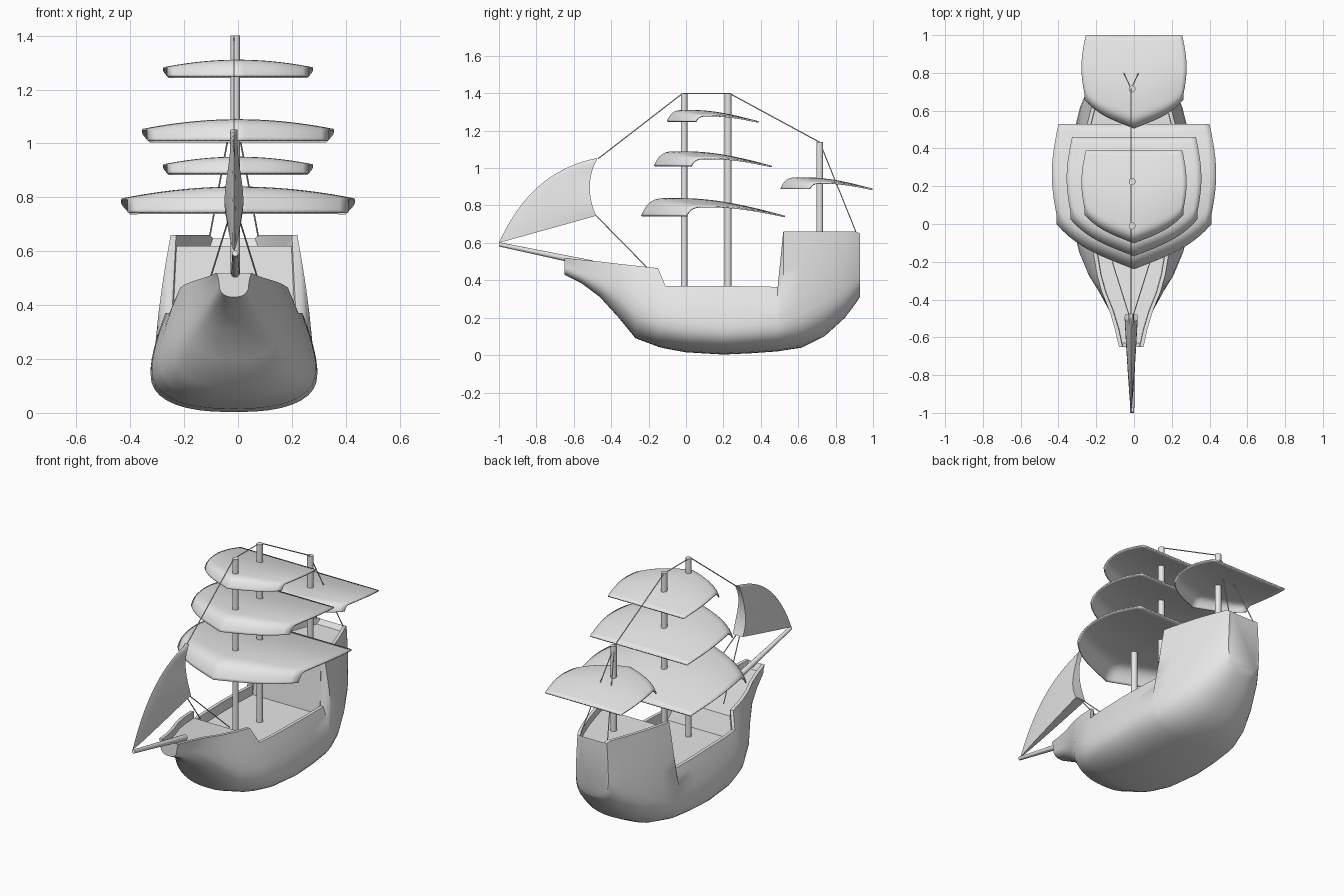
import bpy
import bmesh
from math import sin, cos, pi, radians
from mathutils import Vector

cube = bpy.data.objects.get("Cube")
if cube:
    bpy.data.objects.remove(cube)

grey = bpy.data.materials.new("plain_grey")
grey.use_nodes = True
grey.diffuse_color = (0.8, 0.8, 0.8, 1)
grey.node_tree.nodes["Principled BSDF"].inputs["Base Color"].default_value = (0.8, 0.8, 0.8, 1)

MID = -0.015  # centre line of the hull and masts


def finish(name, bm, angle=40):
    """Turn a bmesh into a named, smooth-shaded object."""
    bmesh.ops.recalc_face_normals(bm, faces=bm.faces)
    mesh = bpy.data.meshes.new(name)
    bm.to_mesh(mesh)
    bm.free()
    mesh.materials.append(grey)
    obj = bpy.data.objects.new(name, mesh)
    bpy.context.collection.objects.link(obj)
    bpy.ops.object.select_all(action='DESELECT')
    obj.select_set(True)
    bpy.context.view_layer.objects.active = obj
    bpy.ops.object.shade_smooth_by_angle(angle=radians(angle))
    return obj


def loft(bm, rows, closed):
    """Skin equal-length rows of points with quads."""
    grid = [[bm.verts.new(p) for p in row] for row in rows]
    for a, b in zip(grid, grid[1:]):
        n = len(a)
        for i in range(n if closed else n - 1):
            j = (i + 1) % n
            bm.faces.new((a[i], a[j], b[j], b[i]))
    if closed:
        bm.faces.new(grid[0])
        bm.faces.new(grid[-1])
    return grid


def rod(name, start, end, r1, r2, sides):
    """Round bar between two points."""
    start, end = Vector(start), Vector(end)
    axis = end - start
    bm = bmesh.new()
    bmesh.ops.create_cone(bm, cap_ends=True, segments=sides, radius1=r1, radius2=r2, depth=axis.length)
    turn = axis.to_track_quat('Z', 'Y').to_matrix().to_4x4()
    turn.translation = (start + end) / 2
    bmesh.ops.transform(bm, matrix=turn, verts=bm.verts)
    return finish(name, bm)


# Hull stations: y, keel z, belly z, belly half width, rail half width, rail z
stations = [
    (-.65, .43, .48, .055, .065, .52), (-.63, .42, .47, .06, .07, .518),
    (-.56, .385, .44, .08, .085, .51), (-.46, .31, .4, .115, .115, .5),
    (-.36, .2, .34, .17, .155, .488), (-.27, .09, .26, .225, .18, .478),
    (-.15, .045, .2, .275, .2, .465), (-.11, .035, .19, .285, .24, .37),
    (0, .015, .17, .305, .25, .37), (.2, .003, .15, .31, .255, .37),
    (.35, .01, .16, .31, .255, .367), (.49, .02, .17, .3, .25, .365),
    (.52, .025, .18, .295, .235, .66), (.62, .04, .22, .27, .21, .66),
    (.74, .1, .28, .22, .175, .66), (.85, .2, .35, .165, .135, .66),
    (.91, .28, .4, .125, .11, .66), (.93, .31, .42, .11, .1, .65)]


def hull_section(y, keel, bz, bw, rw, rz):
    if y in (stations[0][0], stations[-1][0]):
        deck = rz - .002
    elif -.12 < y < .5:
        deck = .31
    else:
        deck = rz - .04
    half = []
    for i in range(10):  # round bilge
        a = pi / 2 * i / 9
        half.append((bw * sin(a) ** .8, bz - (bz - keel) * max(cos(a), 0) ** .8))
    for i in range(1, 6):  # side leaning inward to the rail
        t = i / 5
        half.append((bw + (rw - bw) * t ** 1.5, bz + (rz - bz) * t))
    half += [(rw - .02, rz), (rw - .022, deck), (0, deck)]
    ring = half + [(-x, z) for x, z in reversed(half[1:-1])]
    return [(MID + x, y, z) for x, z in ring]


bm = bmesh.new()
loft(bm, [hull_section(*s) for s in stations], True)
finish("hull", bm)

# Masts and bowsprit
for name, y, low, top in (("fore_mast", -.01, .29, 1.4), ("main_mast", .225, .29, 1.4),
                          ("mizzen_mast", .715, .6, 1.14)):
    rod(name, (MID + .005, y, low), (MID + .005, y, top), .018, .018, 16)
rod("bowsprit", (MID + .005, -.5, .488), (MID + .005, -.998, .592), .018, .011, 12)


def square_sail(name, back, z, size):
    """Billowed sheet with a straight rear edge and a pointed, curled front."""
    rows = []
    for j in range(25):
        v = 1 - (1 - j / 24) ** 1.5
        billow = sin(pi / 2 * min(v / .75, 1)) - max(0, (v - .75) / .25) ** 5
        row = []
        for i in range(-12, 13):
            u = i / 12
            a = abs(u)
            front = -.77 + .16 * a + .08 * a ** 4
            x = u * (.4 + .035 * sin(pi * min(v, .9)))
            row.append((size * x, back + size * v * front, z + size * .095 * billow * (1 - .45 * u * u)))
        rows.append(row)
    bm = bmesh.new()
    loft(bm, rows, False)
    sail = finish(name, bm, 60)
    sheet = sail.modifiers.new("thickness", 'SOLIDIFY')
    sheet.thickness = .008
    sheet.offset = -1


square_sail("lower_sail", .53, .745, 1)
square_sail("middle_sail", .46, 1.012, .82)
square_sail("upper_sail", .39, 1.25, .64)
square_sail("mizzen_sail", .998, .89, .64)


def bezier(p, t):
    """Point on a cubic curve in the y-z plane."""
    s = 1 - t
    weights = (s ** 3, 3 * s * s * t, 3 * s * t * t, t ** 3)
    return [sum(w * q[k] for w, q in zip(weights, p)) for k in (0, 1)]


# Jib: hollow wedge that widens toward its curved rear edge
luff = [(-1, .6), (-.9, .82), (-.75, 1), (-.47, 1.055)]
leech = [(-.48, .745), (-.525, .84), (-.53, .96), (-.47, 1.055)]
rows = []
for j in range(17):
    t = j / 16 * .985
    a, b = bezier(luff, t), bezier(leech, t)
    width = .014 + .026 * sin(pi * min(1, t + .25)) * (1 - t)
    half = []
    for i in range(11):
        s = i / 10
        half.append((width * s ** .7, a[0] + (b[0] - a[0]) * s, a[1] + (b[1] - a[1]) * s))
    ring = half + [(-x, y, z) for x, y, z in reversed(half[1:])]
    rows.append([(x + MID, y, z) for x, y, z in ring])
bm = bmesh.new()
loft(bm, rows, True)
finish("jib_sail", bm)

# Rigging
fore_top, main_top, mizzen_top = (MID, -.02, 1.398), (MID, .235, 1.398), (MID, .715, 1.138)
ropes = [("fore_stay", fore_top, (MID, -.47, 1.05)),
         ("top_stay", fore_top, main_top),
         ("main_stay", main_top, mizzen_top)]
for side, sign in (("left", 1), ("right", -1)):
    ropes.append((side + "_back_stay", mizzen_top, (MID + sign * .09, .91, .655)))
    ropes.append((side + "_jib_sheet", (MID + sign * .012, -.48, .745), (MID + sign * .1, -.2, .46)))
for name, start, end in ropes:
    rod(name, start, end, .003, .003, 6)
